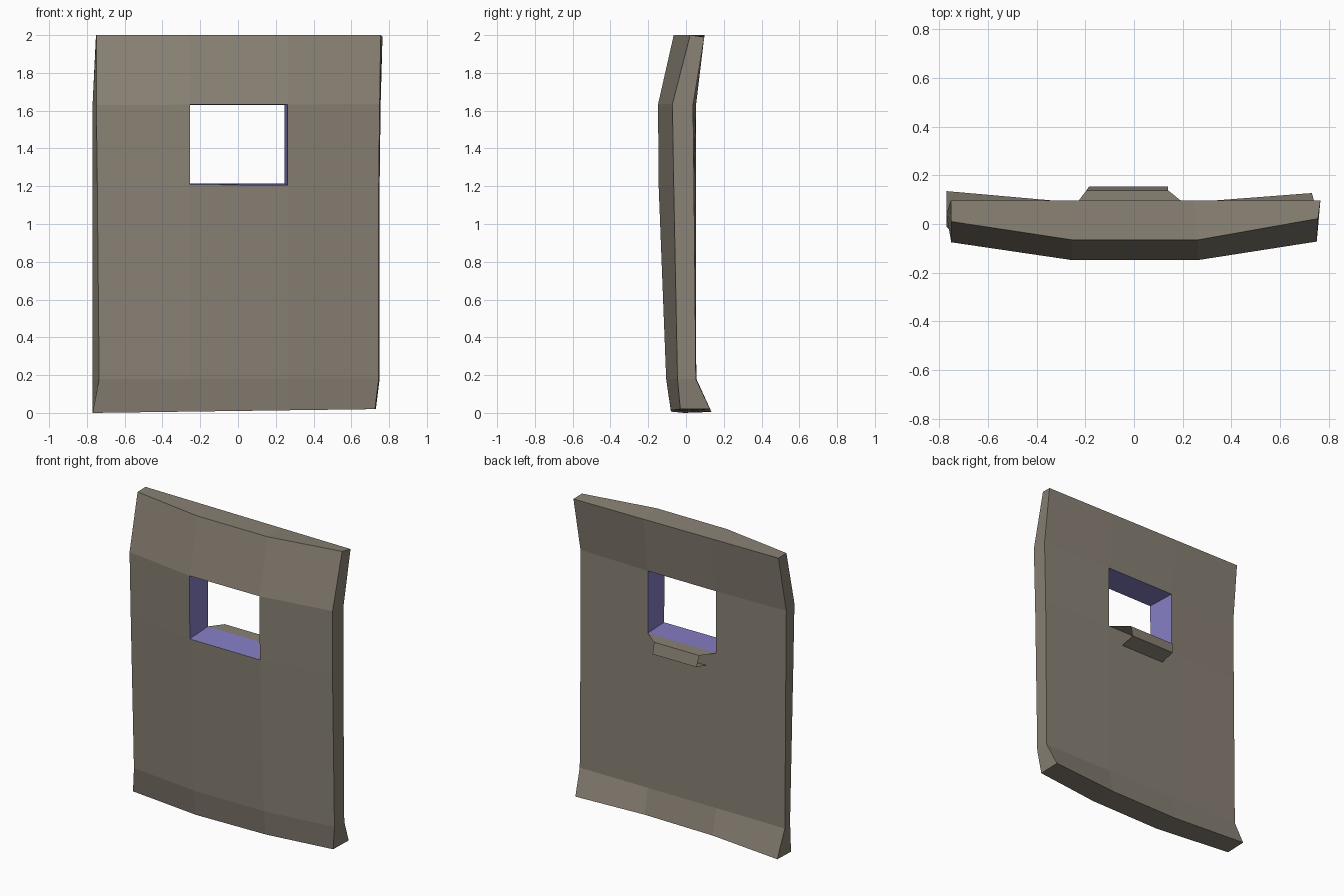
import bpy, bmesh

if "Cube" in bpy.data.objects:
    bpy.data.objects.remove(bpy.data.objects["Cube"])


def material(name, rgb):
    m = bpy.data.materials.new(name)
    m.diffuse_color = (*rgb, 1)
    m.use_nodes = True
    m.node_tree.nodes["Principled BSDF"].inputs["Base Color"].default_value = m.diffuse_color
    return m


stone = material("stone", (0.25, 0.22, 0.175))
violet = material("violet", (0.24, 0.21, 0.56))


def make_object(name, bm, mats):
    me = bpy.data.meshes.new(name)
    bm.to_mesh(me)
    bm.free()
    for m in mats:
        me.materials.append(m)
    ob = bpy.data.objects.new(name, me)
    bpy.context.collection.objects.link(ob)
    return ob


# rows from the bottom up: (z left, z right, x left, x right, y left edge, y centre, y right edge)
FRONT = [
    (0.00, 0.02, -0.77, 0.725, -0.01, -0.08, -0.03),
    (0.18, 0.18, -0.735, 0.745, -0.05, -0.105, -0.045),
    (1.21, 1.205, -0.745, 0.745, -0.07, -0.145, -0.065),
    (1.63, 1.635, -0.75, 0.75, -0.075, -0.148, -0.072),
    (2.00, 2.00, -0.75, 0.755, 0.01, -0.065, 0.022),
]
BACK = [
    (0.005, 0.02, -0.77, 0.73, 0.135, 0.09, 0.127),
    (0.18, 0.18, -0.77, 0.75, 0.055, 0.053, 0.052),
    (1.215, 1.215, -0.77, 0.75, 0.045, 0.053, 0.042),
    (1.63, 1.63, -0.77, 0.755, 0.04, 0.053, 0.037),
    (2.00, 1.99, -0.752, 0.765, 0.097, 0.097, 0.097),
]


def grid(bm, rows, inner):
    out = []
    for zl, zr, xl, xr, yl, yc, yr in rows:
        pts = zip((xl, inner[0], inner[1], xr), (yl, yc, yc, yr))
        out.append([bm.verts.new((x, y, zl + (zr - zl) * (x - xl) / (xr - xl)))
                    for x, y in pts])
    return out


# curved wall panel with a square window opening
bm = bmesh.new()
f = grid(bm, FRONT, (-0.255, 0.263))
b = grid(bm, BACK, (-0.26, 0.245))
HOLE = (2, 1)
for r in range(4):
    for c in range(3):
        cell = [(r, c), (r, c + 1), (r + 1, c + 1), (r + 1, c)]
        if (r, c) == HOLE:
            # window reveal
            for (r0, c0), (r1, c1) in zip(cell, cell[1:] + cell[:1]):
                face = bm.faces.new((f[r0][c0], b[r0][c0], b[r1][c1], f[r1][c1]))
                face.material_index = 1
        else:
            bm.faces.new([f[i][j] for i, j in cell])
            bm.faces.new([b[i][j] for i, j in reversed(cell)])

# outer rim
rim = ([(0, c) for c in range(4)] + [(r, 3) for r in range(1, 5)]
       + [(4, c) for c in (2, 1, 0)] + [(r, 0) for r in (3, 2, 1)])
for (r0, c0), (r1, c1) in zip(rim, rim[1:] + rim[:1]):
    bm.faces.new((f[r0][c0], b[r0][c0], b[r1][c1], f[r1][c1]))
bmesh.ops.recalc_face_normals(bm, faces=bm.faces)
make_object("wall_panel", bm, [stone, violet])

# folded sill behind the window, open at both ends: (x left, x right, y, z)
PROFILE = [
    (-0.26, 0.245, 0.053, 1.215),
    (-0.195, 0.14, 0.138, 1.215),
    (-0.185, 0.14, 0.153, 1.14),
    (-0.185, 0.14, 0.053, 1.115),
]
bm = bmesh.new()
pairs = [[bm.verts.new((x, y, z)) for x in (xl, xr)] for xl, xr, y, z in PROFILE]
for (a0, a1), (b0, b1) in zip(pairs, pairs[1:]):
    bm.faces.new((a0, a1, b1, b0))
make_object("window_sill", bm, [stone])
